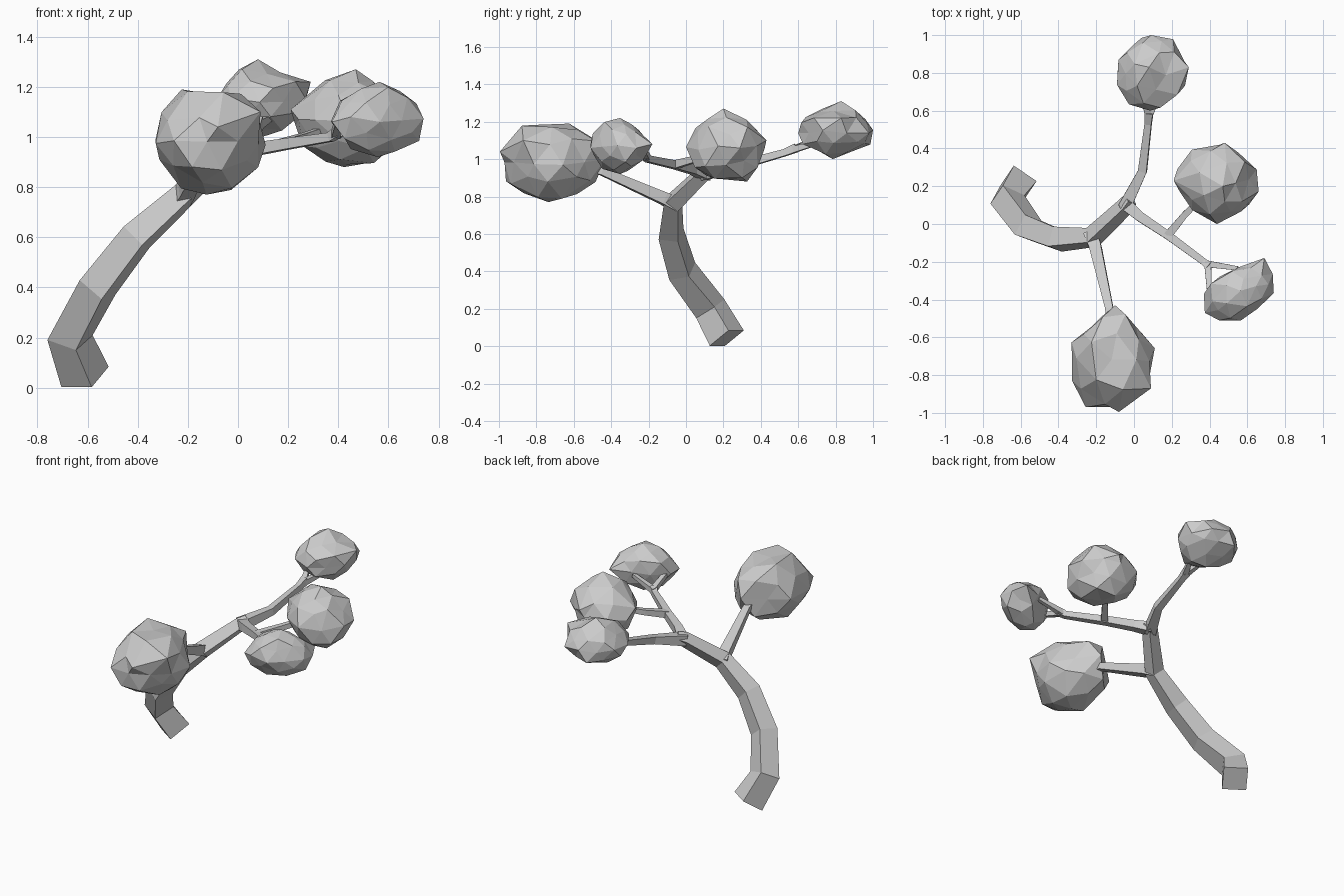
import bpy, bmesh, random
from mathutils import Vector

if "Cube" in bpy.data.objects:
    bpy.data.objects.remove(bpy.data.objects["Cube"])

random.seed(4)


def finish(name, bm):
    bmesh.ops.recalc_face_normals(bm, faces=bm.faces[:])
    mesh = bpy.data.meshes.new(name)
    bm.to_mesh(mesh)
    bm.free()
    obj = bpy.data.objects.new(name, mesh)
    bpy.context.collection.objects.link(obj)
    return obj


def limb(name, path):
    """Square tapering tube through (x, y, z, half width) points."""
    pts = [Vector(p[:3]) for p in path]
    dirs = [(b - a).normalized() for a, b in zip(pts, pts[1:])]
    bm = bmesh.new()
    rings = []
    side = dirs[0].cross(Vector((0, 0, 1))).normalized()
    for i, p in enumerate(pts):
        t = (dirs[max(i - 1, 0)] + dirs[min(i, len(dirs) - 1)]).normalized()
        side = (side - t * side.dot(t)).normalized()
        up = t.cross(side)
        h = path[i][3]
        rings.append([bm.verts.new(p + h * (a * side + b * up))
                      for a, b in ((1, 1), (-1, 1), (-1, -1), (1, -1))])
    for r, s in zip(rings, rings[1:]):
        for k in range(4):
            bm.faces.new((r[k], r[k - 1], s[k - 1], s[k]))
    bm.faces.new(rings[0])
    bm.faces.new(rings[-1])
    return finish(name, bm)


def foliage(name, lo, hi, tips=(), shear=0.0):
    """Uneven faceted ball fitted to a box, with a few corners pulled out."""
    bm = bmesh.new()
    bmesh.ops.create_icosphere(bm, subdivisions=2, radius=1)
    for v in bm.verts:
        v.co *= random.uniform(0.94, 1.06)
        v.co += Vector([random.uniform(-0.08, 0.08) for _ in range(3)])
        v.co.y += shear * v.co.x
    for a in range(3):
        c = [v.co[a] for v in bm.verts]
        low, size = min(c), max(c) - min(c)
        for v in bm.verts:
            v.co[a] = lo[a] + (v.co[a] - low) / size * (hi[a] - lo[a])
    for tip in tips:
        tip = Vector(tip)
        min(bm.verts, key=lambda v: (v.co - tip).length).co = tip
    return finish(name, bm)


# Leaning trunk up to the second fork
limb("trunk", [(-0.61, 0.218, 0.043, 0.073), (-0.67, 0.13, 0.2, 0.066),
               (-0.56, -0.02, 0.4, 0.06), (-0.405, -0.08, 0.6, 0.054),
               (-0.22, -0.07, 0.765, 0.042), (-0.05, 0.09, 0.92, 0.034),
               (-0.02, 0.13, 0.94, 0.028)])

# Branches
limb("front_branch", [(-0.23, -0.05, 0.755, 0.036), (-0.205, -0.12, 0.79, 0.032),
                      (-0.13, -0.45, 0.935, 0.021), (-0.12, -0.6, 0.97, 0.02)])
limb("back_branch", [(-0.05, 0.09, 0.92, 0.034), (0.045, 0.28, 0.965, 0.023),
                     (0.075, 0.53, 1.035, 0.018), (0.08, 0.59, 1.06, 0.022)])
limb("right_branch", [(-0.05, 0.11, 0.92, 0.034), (0.03, 0.04, 0.945, 0.026),
                      (0.18, -0.06, 0.97, 0.022), (0.37, -0.2, 1.0, 0.018),
                      (0.40, -0.225, 1.02, 0.02)])

# Twigs inside the foliage
limb("middle_twig", [(0.18, -0.06, 0.97, 0.022), (0.27, 0.05, 1.0, 0.017),
                     (0.38, 0.16, 1.04, 0.014)])
limb("right_twig_outer", [(0.38, -0.21, 1.01, 0.018), (0.55, -0.235, 1.06, 0.011)])
limb("right_twig_inner", [(0.39, -0.21, 1.01, 0.018), (0.40, -0.36, 1.06, 0.013)])
limb("back_twig_left", [(0.08, 0.57, 1.05, 0.018), (0.04, 0.68, 1.1, 0.012)])
limb("back_twig_right", [(0.08, 0.57, 1.05, 0.018), (0.13, 0.68, 1.08, 0.012)])

# Foliage clumps
foliage("front_foliage", (-0.33, -0.97, 0.77), (0.11, -0.46, 1.19),
        [(-0.08, -0.995, 1.04), (-0.10, -0.43, 1.0), (0.09, -0.87, 1.10)])
foliage("back_foliage", (-0.09, 0.6, 1.0), (0.27, 1.0, 1.27),
        [(0.29, 0.83, 1.22), (0.08, 0.83, 1.31)])
foliage("middle_foliage", (0.23, 0.0, 0.88), (0.66, 0.42, 1.24),
        [(0.21, 0.23, 1.11), (0.47, 0.2, 1.27), (0.48, 0.43, 1.1)])
foliage("right_foliage", (0.37, -0.51, 0.92), (0.74, -0.2, 1.22),
        [(0.69, -0.18, 1.08), (0.45, -0.51, 1.08), (0.375, -0.47, 1.06)], 0.35)
